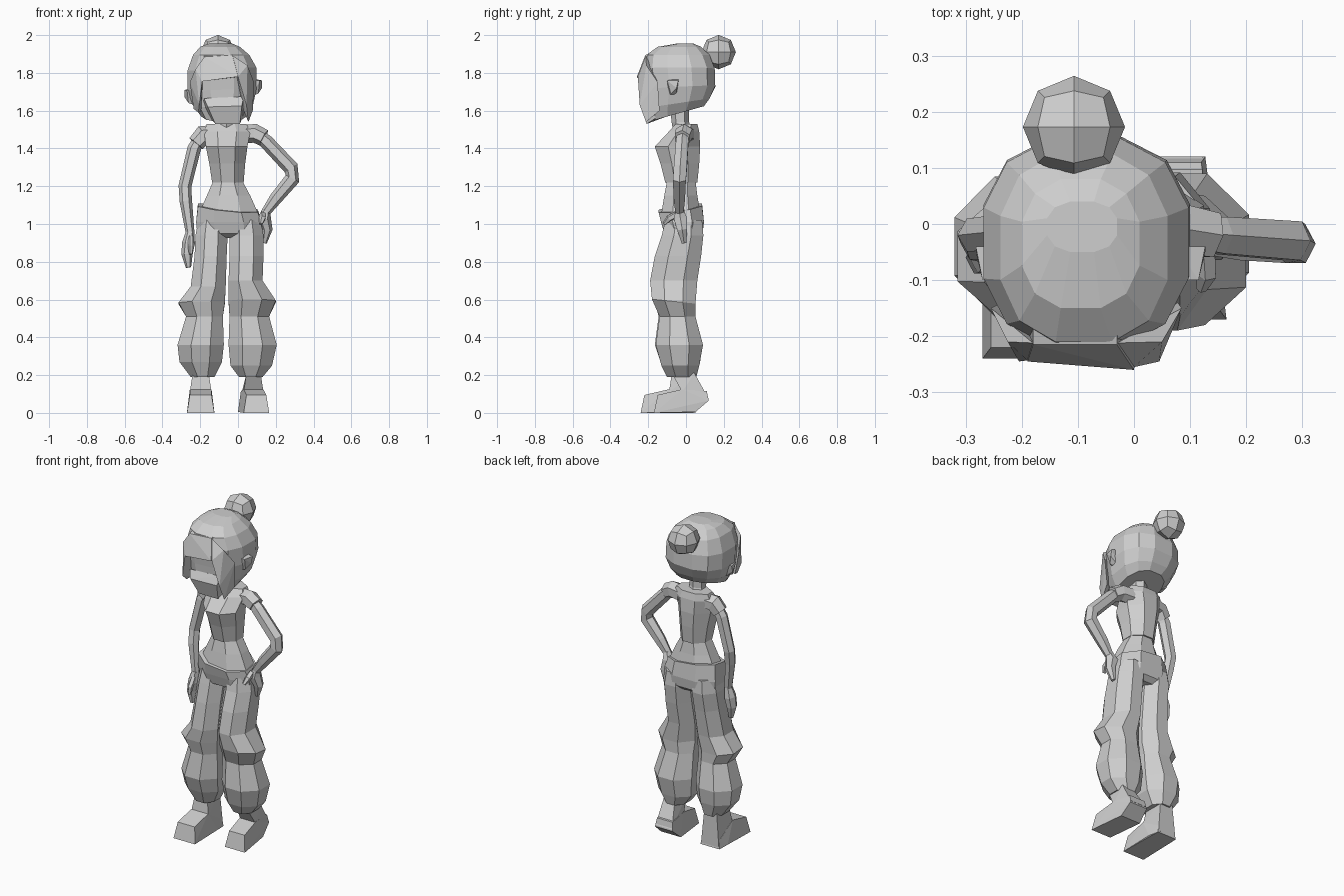
import bpy, bmesh, math
from mathutils import Vector

grey = bpy.data.materials.new("plain grey")
grey.diffuse_color = (0.62, 0.62, 0.62, 1)


def finish(name, bm):
    bmesh.ops.recalc_face_normals(bm, faces=bm.faces)
    me = bpy.data.meshes.new(name)
    bm.to_mesh(me)
    bm.free()
    me.materials.append(grey)
    ob = bpy.data.objects.new(name, me)
    bpy.context.collection.objects.link(ob)
    return ob


def skin(name, rings):
    """Join rings of points with quads and cap both ends."""
    bm = bmesh.new()
    vs = [[bm.verts.new(p) for p in r] for r in rings]
    n = len(vs[0])
    for a, b in zip(vs, vs[1:]):
        for i in range(n):
            j = (i + 1) % n
            bm.faces.new((a[i], a[j], b[j], b[i]))
    bm.faces.new(vs[0])
    bm.faces.new(vs[-1])
    return finish(name, bm)


def loft(name, rows, n=8, power=1.0):
    """Stack of polygons: z, x0, x1, y0, y1 and optional slope along y and x."""
    def bend(t):
        return math.copysign(abs(t) ** power, t)
    rings = []
    k = 1 / math.cos(math.pi / n) ** power
    for z, x0, x1, y0, y1, *s in rows:
        sy, sx = (s + [0, 0])[:2]
        ring = []
        for i in range(n):
            a = 2 * math.pi * (i + 0.5) / n
            dx = (x1 - x0) / 2 * k * bend(math.cos(a))
            dy = (y1 - y0) / 2 * k * bend(math.sin(a))
            ring.append(((x0 + x1) / 2 + dx, (y0 + y1) / 2 + dy, z + sy * dy + sx * dx))
        rings.append(ring)
    return skin(name, rings)


def tube(name, pts, n=6, flat=1.0):
    """Limb through points x, y, z, radius; flat scales it along y."""
    ps = [Vector(p[:3]) for p in pts]
    rings = []
    for i, p in enumerate(ps):
        d = (ps[min(i + 1, len(ps) - 1)] - ps[max(i - 1, 0)]).normalized()
        v = Vector((0, 1, 0))
        v = (v - d * v.dot(d)).normalized()
        u = v.cross(d)
        r = pts[i][3]
        rings.append([p + r * (u * math.cos(2 * math.pi * k / n)
                               + v * flat * math.sin(2 * math.pi * k / n)) for k in range(n)])
    return skin(name, rings)


def hull(name, pts):
    bm = bmesh.new()
    for p in pts:
        bm.verts.new(p)
    bmesh.ops.convex_hull(bm, input=bm.verts)
    bmesh.ops.dissolve_limit(bm, angle_limit=0.02, verts=bm.verts, edges=bm.edges)
    return finish(name, bm)


# Head with hair cap, slanting down to the chin
loft("head", [
    (1.583, -0.195, 0.045, -0.195, 0.095, 0.28),
    (1.64, -0.24, 0.08, -0.205, 0.125, 0.15),
    (1.72, -0.268, 0.10, -0.21, 0.155, 0.05, 0.04),
    (1.82, -0.268, 0.097, -0.22, 0.152, 0, 0.05),
    (1.895, -0.238, 0.06, -0.21, 0.125),
    (1.938, -0.20, 0.01, -0.15, 0.08),
    (1.955, -0.155, -0.03, -0.05, 0.04)], 12, 0.82)

# Fringe overhanging the face
hull("fringe", [(-0.18, -0.215, 1.885), (-0.03, -0.215, 1.895), (0.0, -0.26, 1.78),
                (-0.19, -0.245, 1.755), (-0.19, -0.19, 1.76), (0.01, -0.19, 1.78),
                (-0.18, -0.12, 1.91), (-0.03, -0.12, 1.92)])
# Locks of hair framing the face, flush with the sides of the head
hull("right_lock", [(-0.03, -0.212, 1.893), (0.0, -0.255, 1.78), (0.045, -0.245, 1.63),
                    (0.055, -0.212, 1.54), (0.05, -0.21, 1.84), (0.085, -0.15, 1.75),
                    (0.078, -0.14, 1.60), (0.0, -0.19, 1.80), (0.03, -0.18, 1.60)])
hull("left_lock", [(-0.18, -0.212, 1.883), (-0.19, -0.243, 1.755), (-0.205, -0.245, 1.63),
                   (-0.21, -0.20, 1.59), (-0.225, -0.21, 1.82), (-0.255, -0.15, 1.75),
                   (-0.235, -0.14, 1.61), (-0.19, -0.19, 1.78), (-0.195, -0.17, 1.60)])
# Lower face and jaw
hull("jaw", [(-0.18, -0.21, 1.665), (0.03, -0.21, 1.675), (-0.16, -0.235, 1.62),
             (0.02, -0.235, 1.625), (-0.12, -0.208, 1.53), (0.01, -0.208, 1.53),
             (-0.19, -0.1, 1.61), (0.04, -0.1, 1.60), (-0.08, -0.1, 1.57)])
# Ears
for name, x, s, z in (("right_ear", 0.095, 1, 1.73), ("left_ear", -0.25, -1, 1.68)):
    hull(name, [(x + s * dx, y, z + dz) for dx, y, dz in (
        (-0.02, -0.10, 0.03), (-0.02, -0.04, 0.04), (-0.02, -0.09, -0.05), (-0.02, -0.05, -0.05),
        (0.02, -0.10, 0.03), (0.032, -0.04, 0.03), (0.012, -0.08, -0.04), (0.032, -0.05, -0.01))])

# Hair bun: subdivided cube pushed to a ball
bm = bmesh.new()
bmesh.ops.create_cube(bm, size=2)
bmesh.ops.subdivide_edges(bm, edges=bm.edges, cuts=1, use_grid_fill=True)
for v in bm.verts:
    v.co = Vector((-0.107, 0.173, 1.91)) + v.co.normalized() * 0.091
finish("hair_bun", bm)

# Neck, shirt, bare waist
loft("neck", [(1.48, -0.11, -0.01, -0.06, 0.03), (1.54, -0.10, -0.02, -0.07, 0.01),
              (1.65, -0.10, -0.02, -0.08, 0.01)], 6)
loft("shirt", [(1.22, -0.137, 0.03, -0.11, 0.06), (1.32, -0.152, 0.038, -0.135, 0.07),
               (1.41, -0.17, 0.05, -0.165, 0.075), (1.49, -0.18, 0.065, -0.09, 0.07),
               (1.53, -0.165, 0.045, -0.055, 0.06)])
loft("waist", [(1.06, -0.205, 0.105, -0.13, 0.075), (1.15, -0.165, 0.065, -0.115, 0.06),
               (1.23, -0.13, 0.022, -0.10, 0.05)])

# Arms: left hangs down, right rests on the hip
tube("left_sleeve", [(-0.13, 0.0, 1.475, 0.05), (-0.185, -0.01, 1.47, 0.052),
                     (-0.222, -0.015, 1.425, 0.046)])
tube("left_arm", [(-0.20, -0.01, 1.46, 0.03), (-0.232, -0.015, 1.40, 0.036),
                  (-0.281, -0.02, 1.20, 0.034), (-0.276, -0.035, 1.12, 0.033),
                  (-0.253, -0.05, 0.95, 0.023)])
tube("left_hand", [(-0.253, -0.05, 0.96, 0.022), (-0.262, -0.055, 0.90, 0.034),
                   (-0.27, -0.06, 0.84, 0.03), (-0.262, -0.065, 0.77, 0.014)], 6, 1.1)
tube("left_thumb", [(-0.25, -0.07, 0.93, 0.016), (-0.25, -0.105, 0.88, 0.016),
                    (-0.25, -0.11, 0.84, 0.009)], 5)
tube("right_sleeve", [(0.02, 0.0, 1.475, 0.05), (0.09, -0.01, 1.48, 0.05),
                      (0.138, -0.02, 1.455, 0.046)])
tube("right_arm", [(0.10, -0.015, 1.48, 0.032), (0.15, -0.02, 1.435, 0.038),
                   (0.282, -0.03, 1.295, 0.04), (0.288, -0.035, 1.24, 0.04),
                   (0.20, -0.035, 1.135, 0.034), (0.145, -0.035, 1.06, 0.024)])
tube("right_hand", [(0.15, -0.035, 1.075, 0.022), (0.138, -0.03, 1.03, 0.036),
                    (0.155, -0.02, 0.97, 0.028), (0.14, -0.01, 0.90, 0.013)], 6, 1.1)
tube("right_thumb", [(0.13, -0.05, 1.05, 0.018), (0.13, -0.09, 1.03, 0.018),
                     (0.12, -0.115, 1.0, 0.010)], 5)

# Baggy trousers
loft("trouser_hips", [(0.925, -0.17, 0.08, -0.07, 0.06), (0.95, -0.215, 0.125, -0.115, 0.088),
                      (1.01, -0.222, 0.125, -0.132, 0.095),
                      (1.085, -0.212, 0.105, -0.145, 0.085, 0.15, -0.1)], 8, 0.9)
loft("left_trouser_leg", [
    (0.19, -0.25, -0.125, -0.10, 0.055), (0.27, -0.31, -0.085, -0.135, 0.075),
    (0.36, -0.32, -0.075, -0.165, 0.085), (0.51, -0.275, -0.08, -0.145, 0.05),
    (0.58, -0.315, -0.07, -0.165, 0.05, -0.1), (0.67, -0.25, -0.065, -0.17, 0.055),
    (0.83, -0.23, -0.06, -0.15, 0.075), (0.94, -0.225, -0.055, -0.128, 0.092),
    (1.02, -0.21, -0.06, -0.11, 0.085)])
loft("right_trouser_leg", [
    (0.19, 0.005, 0.13, -0.10, 0.055), (0.25, -0.04, 0.18, -0.13, 0.07),
    (0.36, -0.05, 0.205, -0.16, 0.09), (0.51, -0.045, 0.165, -0.14, 0.05),
    (0.59, -0.05, 0.20, -0.18, 0.05, -0.1), (0.70, -0.05, 0.13, -0.19, 0.06),
    (0.83, -0.045, 0.135, -0.165, 0.08), (0.94, -0.045, 0.135, -0.128, 0.092),
    (1.02, -0.04, 0.12, -0.11, 0.085)])

# Shoes: wedge toe plus ankle that flares to the heel; turn shifts the heel sideways
for name, x0, x1, toe, heel, lift, turn in (("left", -0.27, -0.125, -0.24, 0.05, 0.0, 0.0),
                                            ("right", 0.03, 0.165, -0.17, 0.12, 0.065, -0.03)):
    ball = toe + 0.15

    def pair(inset, shift):
        return (x0 + inset + shift, x1 - inset + shift)
    hull(name + "_shoe",
         [(x, toe, 0.0) for x in pair(0, 0)] + [(x, toe + 0.02, 0.095) for x in pair(0.015, 0)]
         + [(x, heel - 0.07, 0.005) for x in pair(0, turn)]
         + [(x, heel, lift) for x in pair(0.008, turn)]
         + [(x, ball, 0.125) for x in pair(0.015, turn / 2)]
         + [(x, heel - 0.01, lift + 0.05) for x in pair(0.015, turn)])
    hull(name + "_ankle",
         [(x, y, 0.21) for x in pair(0.03, turn / 2) for y in (-0.075, 0.045)]
         + [(x, max(ball, -0.09), 0.11) for x in pair(0.015, turn / 2)]
         + [(x, heel, lift + 0.01) for x in pair(0.012, turn)])
